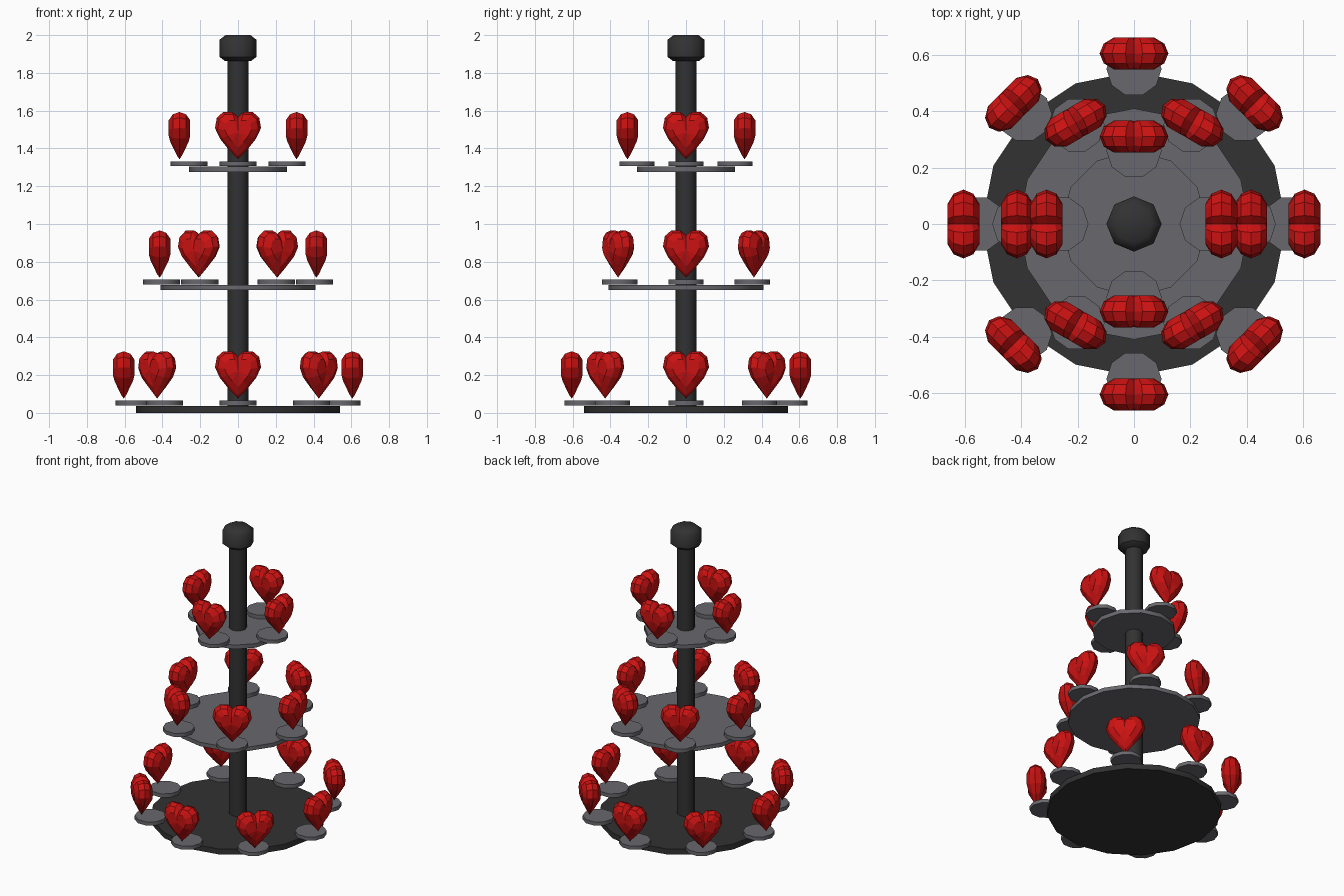
import bpy, bmesh, math
from mathutils import Matrix

if "Cube" in bpy.data.objects:
    bpy.data.objects.remove(bpy.data.objects["Cube"])


def material(name, rgb):
    m = bpy.data.materials.new(name)
    m.diffuse_color = (*rgb, 1)
    m.use_nodes = True
    m.node_tree.nodes["Principled BSDF"].inputs["Base Color"].default_value = m.diffuse_color
    return m


DARK = material("dark_metal", (0.032, 0.032, 0.033))
GREY = material("grey_metal", (0.14, 0.14, 0.155))
RED = material("red", (0.6, 0.006, 0.006))


def finish(bm, name, mat, smooth=False):
    bmesh.ops.recalc_face_normals(bm, faces=bm.faces[:])
    me = bpy.data.meshes.new(name)
    bm.to_mesh(me)
    bm.free()
    me.materials.append(mat)
    ob = bpy.data.objects.new(name, me)
    bpy.context.collection.objects.link(ob)
    if smooth:
        bpy.context.view_layer.objects.active = ob
        ob.select_set(True)
        bpy.ops.object.shade_smooth_by_angle(angle=math.radians(50))
        ob.select_set(False)
    return ob


def lathe(name, profile, sides, mat, x=0, y=0):
    """Closed solid from (radius, height) rings, first vertex on +x."""
    bm = bmesh.new()
    rings = [[bm.verts.new((x + r * math.cos(math.tau * i / sides),
                            y + r * math.sin(math.tau * i / sides), z))
              for i in range(sides)] for r, z in profile]
    for a, b in zip(rings, rings[1:]):
        for i in range(sides):
            j = (i + 1) % sides
            bm.faces.new((a[i], a[j], b[j], b[i]))
    bm.faces.new(rings[0])
    bm.faces.new(rings[-1])
    return finish(bm, name, mat, True)


# Half outline of the heart (x, height), from the tip to the top notch
HALF = [(0, 0), (.05, .052), (.095, .108), (.122, .165),
        (.112, .22), (.078, .25), (.03, .25), (0, .225)]
OUTLINE = HALF + [(-x, z) for x, z in HALF[-2:0:-1]]


def heart(name, angle, radius, z0):
    bm = bmesh.new()
    mid = 0.145

    def ring(scale, depth):
        out = []
        for x, z in OUTLINE:
            h = mid + (z - mid) * scale
            d = depth * min(1, 0.3 + 6 * h) * (0.88 if x == 0 else 1)
            out.append(bm.verts.new((x * scale, d, h)))
        return out

    rings = [ring(s, d) for s, d in
             ((.58, -.057), (.88, -.035), (1, 0), (.88, .035), (.58, .057))]
    n = len(OUTLINE)
    for a, b in zip(rings, rings[1:]):
        for i in range(n):
            j = (i + 1) % n
            bm.faces.new((a[i], a[j], b[j], b[i]))
    # domed front and back caps
    for r, d in ((rings[0], -.056), (rings[-1], .056)):
        c = bm.verts.new((0, d, mid))
        for i in range(n):
            bm.faces.new((r[i], r[(i + 1) % n], c))
    ob = finish(bm, name, RED)
    ob.matrix_world = (Matrix.Rotation(angle, 4, 'Z')
                       @ Matrix.Translation((radius, 0, z0))
                       @ Matrix.Rotation(-math.pi / 2, 4, 'Z'))


# Central pole and knob
lathe("pole", [(.055, .02), (.055, 1.88)], 8, DARK)
lathe("knob", [(.07, 1.864), (.098, 1.885), (.098, 1.975), (.066, 2.0)], 8, DARK)

# Tiers: plate, ring of small holders, heart above each holder
# name, plate radius, sides, bottom, top, colour, count, holder r, heart r
TIERS = [("lower", .54, 16, 0, .037, DARK, 8, .55, .605),
         ("middle", .41, 16, .65, .677, GREY, 6, .405, .415),
         ("upper", .26, 12, 1.276, 1.304, GREY, 4, .26, .31)]
for name, r, sides, z0, z1, mat, count, holder_r, heart_r in TIERS:
    lathe(name + "_plate", [(r, z0), (r, z1)], sides, mat)
    for k in range(count):
        a = math.tau * k / count
        lathe(f"{name}_holder_{k}", [(.098, z1 + .003), (.098, z1 + .028)], 10, GREY,
              holder_r * math.cos(a), holder_r * math.sin(a))
        heart(f"{name}_heart_{k}", a, heart_r, z1 + .039)
